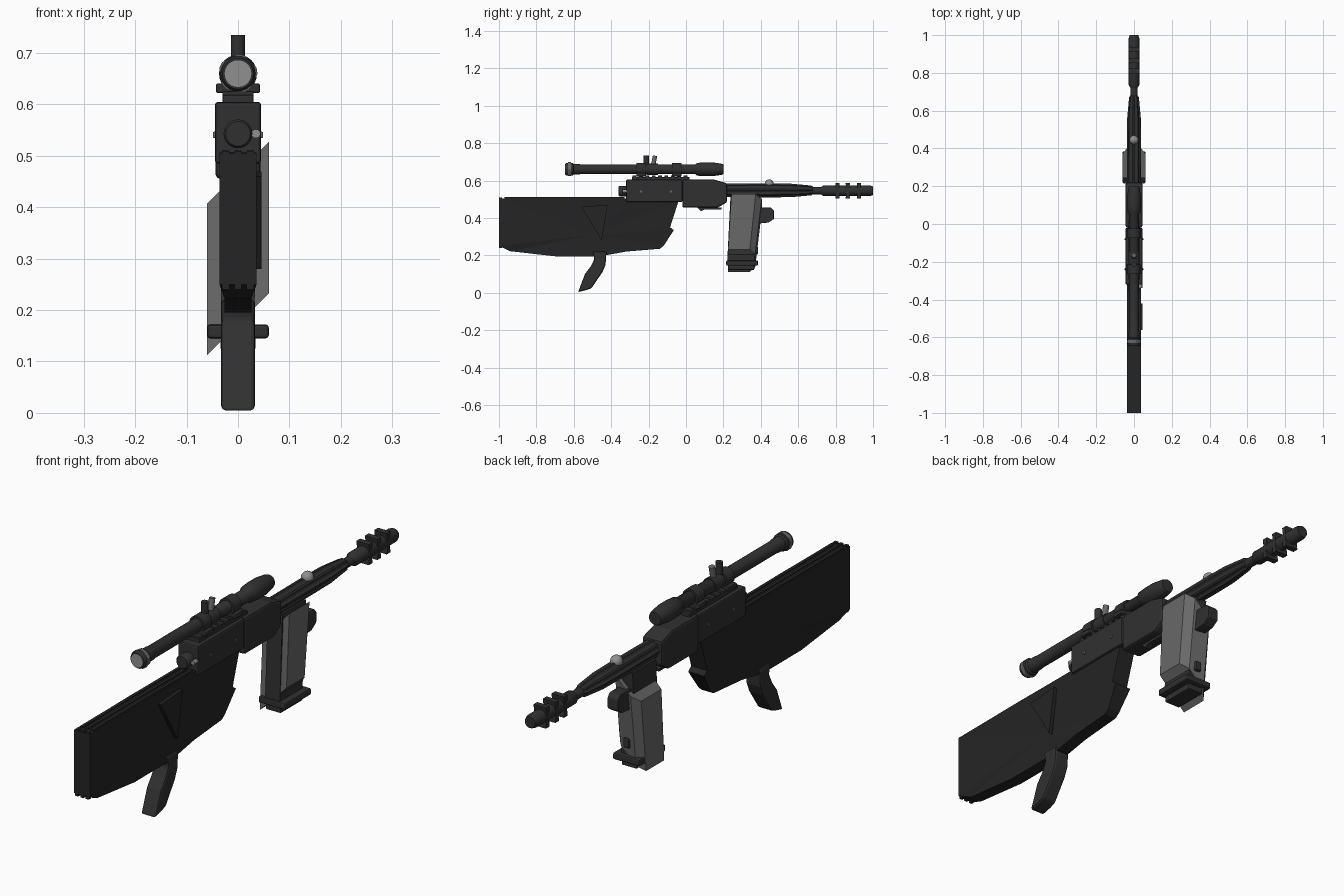
import bpy, bmesh, math
from mathutils import Matrix

if "Cube" in bpy.data.objects:
    bpy.data.objects.remove(bpy.data.objects["Cube"])

def material(name, v):
    m = bpy.data.materials.new(name)
    m.diffuse_color = (v, v, v, 1)
    m.use_nodes = True
    m.node_tree.nodes["Principled BSDF"].inputs["Base Color"].default_value = m.diffuse_color
    return m

DARK = material("dark steel", 0.03)
BLACK = material("black polymer", 0.018)
GREY = material("grey metal", 0.14)
LIGHT = material("light metal", 0.28)

def make(name, bm, mat, bevel=0, smooth=False):
    bmesh.ops.recalc_face_normals(bm, faces=bm.faces)
    me = bpy.data.meshes.new(name)
    bm.to_mesh(me)
    bm.free()
    me.materials.append(mat)
    ob = bpy.data.objects.new(name, me)
    bpy.context.collection.objects.link(ob)
    if bevel:
        b = ob.modifiers.new("bevel", 'BEVEL')
        b.width, b.segments, b.limit_method = bevel, 2, 'ANGLE'
    if smooth:
        bpy.ops.object.select_all(action='DESELECT')
        ob.select_set(True)
        bpy.context.view_layer.objects.active = ob
        bpy.ops.object.shade_smooth_by_angle(angle=math.radians(40))
    return ob

def box(name, x, y, z, mat, bevel=0.004):
    """Box from (min, max) pairs."""
    bm = bmesh.new()
    bmesh.ops.create_cube(bm, size=1)
    for v in bm.verts:
        for i, (a, b) in enumerate((x, y, z)):
            v.co[i] = (a + b) / 2 + v.co[i] * (b - a)
    return make(name, bm, mat, bevel)

def prism(name, pts, x0, x1, mat, bevel=0):
    """Side profile of (y, z) points extruded across x."""
    bm = bmesh.new()
    l = [bm.verts.new((x0, y, z)) for y, z in pts]
    r = [bm.verts.new((x1, y, z)) for y, z in pts]
    bm.faces.new(l)
    bm.faces.new(r[::-1])
    for i in range(len(pts)):
        j = (i + 1) % len(pts)
        bm.faces.new((l[i], l[j], r[j], r[i]))
    return make(name, bm, mat, bevel)

def turned(name, prof, z, mat, n=24, flute=1.0, x=0):
    """Turned part along y from (y, radius) pairs; flute shrinks grooves."""
    bm = bmesh.new()
    rings = []
    for y, r in prof:
        ring = []
        for i in range(n):
            a = 2 * math.pi * i / n
            q = r * (flute if i % 4 > 1 else 1)
            ring.append(bm.verts.new((x + q * math.cos(a), y, z + q * math.sin(a))))
        rings.append(ring)
    for a, b in zip(rings, rings[1:]):
        for i in range(n):
            j = (i + 1) % n
            bm.faces.new((a[i], a[j], b[j], b[i]))
    bm.faces.new(rings[0])
    bm.faces.new(rings[-1])
    return make(name, bm, mat, 0, flute == 1)

def knob(name, loc, r, h, mat, tilt=0):
    bm = bmesh.new()
    bmesh.ops.create_cone(bm, cap_ends=True, segments=16, radius1=r, radius2=r, depth=h,
                          matrix=Matrix.Translation(loc) @ Matrix.Rotation(tilt, 4, 'X'))
    return make(name, bm, mat, 0, True)

# Stock: folded side panels meeting at a sunken centre point
outline = [(-1, .505), (-1, .25), (-.94, .222), (-.70, .195), (-.46, .195), (-.32, .22),
           (-.14, .235), (-.12, .25), (-.065, .335), (-.085, .35), (-.04, .49),
           (-.31, .49), (-.32, .505), (-.65, .507)]
bm = bmesh.new()
sides = []
for s in (-1, 1):
    rim = [bm.verts.new((s * (.026 if z < .26 and y > -.98 else .036), y, z)) for y, z in outline]
    hub = bm.verts.new((s * .022, -.5, .31))
    for i in range(len(rim)):
        bm.faces.new((rim[i], rim[(i + 1) % len(rim)], hub))
    sides.append(rim)
for i in range(len(outline)):
    j = (i + 1) % len(outline)
    bm.faces.new((sides[0][i], sides[0][j], sides[1][j], sides[1][i]))
make("stock", bm, BLACK)
prism("stock_flap", [(-.56, .46), (-.42, .47), (-.45, .28)], .03, .046, BLACK)
for x in (-.024, 0, .024):
    box("stock_top_rib", (x - .006, x + .006), (-.97, -.33), (.50, .511), BLACK, 0)
    box("butt_rib", (x - .007, x + .007), (-1.0, -.985), (.24, .51), BLACK, 0)

# Hand grip
prism("grip", [(-.50, .22), (-.425, .22), (-.43, .15), (-.447, .11), (-.505, .025), (-.53, .015),
               (-.577, .003), (-.54, .10), (-.51, .14), (-.49, .18)], -.033, .033, DARK, .008)

# Receiver and front housing
box("receiver", (-.045, .045), (-.32, -.02), (.485, .605), DARK, .006)
prism("front_housing", [(-.02, .605), (.15, .605), (.22, .585), (.22, .485), (.17, .455), (-.02, .455)],
      -.044, .044, DARK, .01)
turned("rear_cap", [(-.36, .024), (-.355, .028), (-.31, .028)], .543, DARK)
prism("trigger_plate", [(.06, .455), (.19, .455), (.19, .445), (.10, .445), (.08, .435)], -.012, .012, DARK)
for y in (-.24, -.08):
    for s in (-1, 1):
        box("receiver_pin", (s * .046 - .003, s * .046 + .003), (y - .006, y + .006), (.535, .547), GREY, .002)
turned("rear_bolt", [(-.34, .009), (-.31, .009)], .543, LIGHT, 10, 1, .035)

# Rail
box("rail", (-.03, .03), (-.29, .02), (.60, .618), DARK, .002)
for i in range(9):
    y = -.285 + i * .034
    box("rail_tooth", (-.03, .03), (y, y + .02), (.616, .626), DARK, .001)

# Scope
SZ = .66
turned("scope_tube", [(-.645, .03), (-.64, .034), (-.605, .034), (-.60, .028), (-.57, .028), (-.565, .026),
                      (.05, .026), (.06, .034), (.10, .037), (.14, .037), (.19, .03), (.20, .026)], SZ, DARK)
turned("scope_lens", [(-.648, .027), (-.64, .027)], SZ, LIGHT)
turned("scope_rear_ring", [(-.63, .038), (-.615, .038)], SZ, GREY, 20, .92)
for y in (-.24, -.05):
    turned("scope_ring", [(y - .025, .034), (y + .025, .034)], SZ, DARK)
    box("scope_mount", (-.043, .043), (y - .025, y + .025), (.622, .641), DARK, .004)
turned("scope_turret_collar", [(-.21, .03), (-.15, .03)], SZ, DARK)
knob("scope_turret", (0, -.212, .70), .014, .07, DARK)
knob("scope_turret_tilted", (0, -.172, .70), .012, .066, GREY, -.2)

# Barrel, fluted guard and muzzle
turned("fluted_guard", [(.20, .036), (.45, .037), (.56, .036), (.67, .026), (.68, .02)], .547, DARK, 32, .84)
turned("barrel", [(.6, .019), (.73, .019)], .545, DARK)
turned("muzzle", [(.715, .016), (.735, .028), (.82, .028), (.985, .028), (1, .023)], .545, DARK)
for y in (.81, .865, .925):
    prism("muzzle_fin", [(y - .012, .503), (y + .012, .503), (y + .006, .545), (y + .012, .587),
                         (y - .012, .587), (y - .006, .545)], -.028, .028, DARK)
bm = bmesh.new()
bmesh.ops.create_uvsphere(bm, u_segments=16, v_segments=10, radius=.024,
                          matrix=Matrix.Translation((0, .445, .582)))
make("bolt_ball", bm, LIGHT, 0, True)

# Magazine: chamfered shell with slanted ends
bm = bmesh.new()
section = [(-.06, 0), (-.06, .8), (-.035, 1), (.035, 1), (.06, .8), (.06, 0)]
ends = []
for z, b, f in ((.172, .225, .37), (.467, .243, .405)):
    ends.append([bm.verts.new((x, b + t * (f - b), z + x)) for x, t in section])
for i in range(6):
    j = (i + 1) % 6
    bm.faces.new((ends[0][i], ends[0][j], ends[1][j], ends[1][i]))
bm.faces.new(ends[0])
bm.faces.new(ends[1])
make("magazine", bm, GREY)
prism("magazine_core", [(.22, .16), (.365, .16), (.39, .52), (.238, .52)], -.033, .033, DARK)
box("magazine_base", (-.06, .06), (.215, .385), (.145, .172), DARK, .006)
box("magazine_foot", (-.034, .034), (.225, .365), (.122, .15), DARK, .004)
prism("magazine_latch", [(.385, .455), (.455, .455), (.47, .44), (.47, .395), (.44, .375), (.385, .37)],
      -.024, .024, DARK, .004)
box("magazine_button", (-.014, .014), (.36, .386), (.205, .245), DARK, .006)
